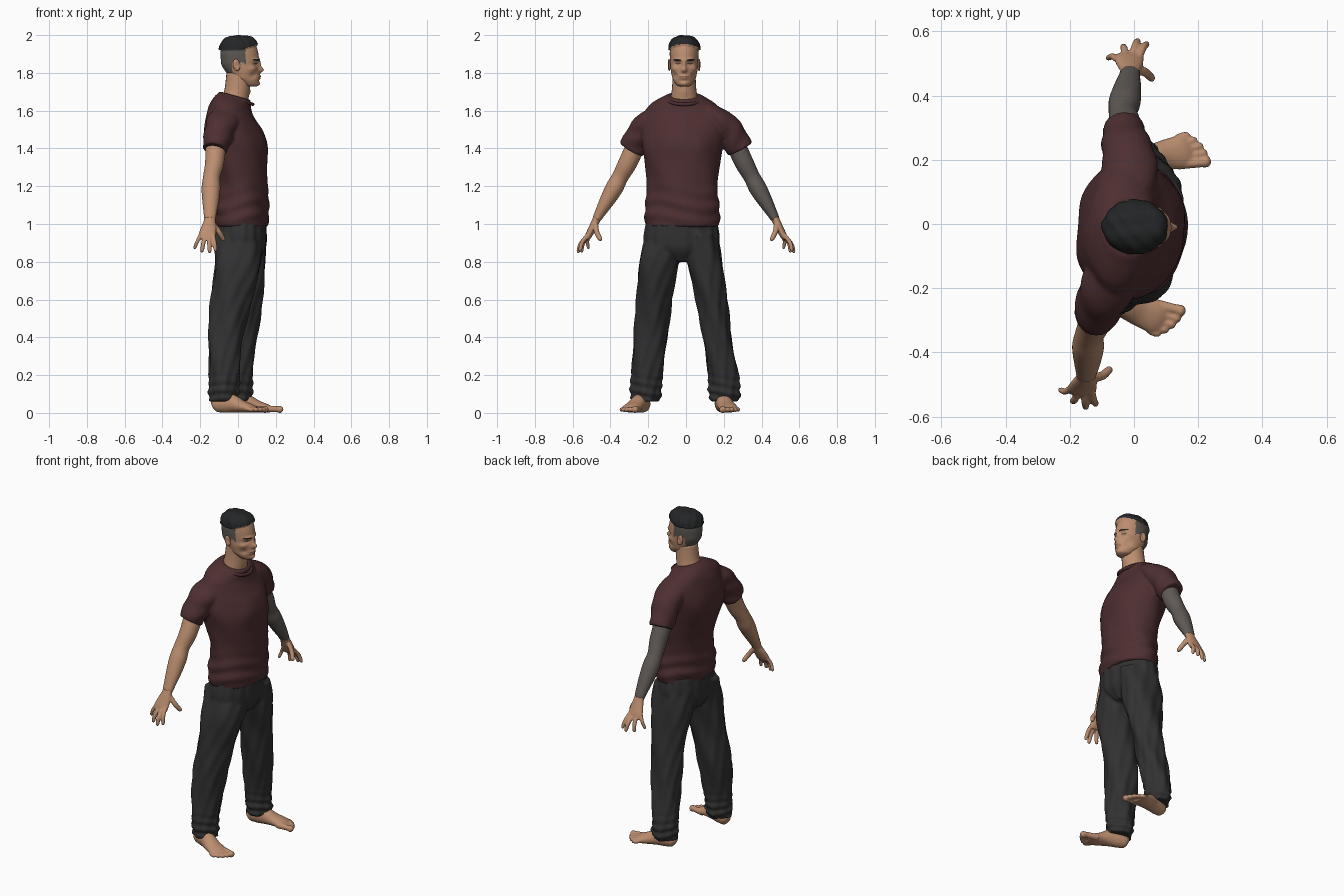
import bpy, bmesh, math
from math import sin, cos, pi, exp
from mathutils import Vector, Matrix

if "Cube" in bpy.data.objects:
    bpy.data.objects.remove(bpy.data.objects["Cube"], do_unlink=True)


def material(name, r, g, b):
    m = bpy.data.materials.new(name)
    m.use_nodes = True
    m.diffuse_color = (r, g, b, 1)
    bsdf = m.node_tree.nodes["Principled BSDF"]
    bsdf.inputs["Base Color"].default_value = (r, g, b, 1)
    bsdf.inputs["Roughness"].default_value = 0.8
    return m


SKIN = material("skin", .50, .27, .16)
SHIRT = material("dark red cloth", .075, .028, .030)
PANTS = material("charcoal cloth", .031, .031, .032)
HAIR = material("black hair", .018, .019, .020)
FADE = material("short grey hair", .11, .098, .088)
SLEEVE = material("grey arm sleeve", .12, .102, .093)
LIPS = material("lip", .36, .17, .11)
EYES = material("eye", .10, .07, .055)


def spline(keys, steps):
    """Smoothly resample a list of equal-length tuples."""
    out = []
    for i in range(len(keys) - 1):
        a, b, c, d = (keys[max(0, min(len(keys) - 1, i + k))] for k in (-1, 0, 1, 2))
        for s in range(steps):
            t = s / steps
            out.append([q + .5 * t * (r - p + t * (2*p - 5*q + 4*r - s4 + t * (3*(q - r) + s4 - p)))
                        for p, q, r, s4 in zip(a, b, c, d)])
    return out + [list(keys[-1])]


def loft(bm, keys, n=24, steps=5, ref=(1, 0, 0), flat=False, yaw=0, fold=None):
    """Elliptical tube through keys of x, y, z, radius along ref, radius across."""
    pts = spline(keys, steps)
    rings, verts = [], []
    for i, p in enumerate(pts):
        c = Vector(p[:3])
        t = Vector(pts[min(i + 1, len(pts) - 1)][:3]) - Vector(pts[max(i - 1, 0)][:3])
        t = Vector((0, 0, 1)) if flat else t.normalized()
        u = Matrix.Rotation(-yaw, 3, 'Z') @ Vector(ref)
        u = (u - t * u.dot(t)).normalized()
        v = t.cross(u)
        ru, rv = max(p[3], .002), max(p[4], .002)
        ring = []
        for k in range(n):
            a = 2 * pi * k / n
            w = fold(c.z, a) if fold else 0
            ring.append(bm.verts.new(c + u * (ru + w) * cos(a) + v * (rv + w) * sin(a)))
        rings.append(ring)
        verts += ring
    for r0, r1 in zip(rings, rings[1:]):
        for k in range(n):
            bm.faces.new((r0[k], r0[(k + 1) % n], r1[(k + 1) % n], r1[k]))
    bm.faces.new(rings[0][::-1])
    bm.faces.new(rings[-1])
    return verts


def ball(bm, centre, radii, rot=0):
    m = Matrix.Translation(centre) @ Matrix.Rotation(rot, 4, 'Y') @ Matrix.Diagonal((*radii, 1))
    bmesh.ops.create_uvsphere(bm, u_segments=20, v_segments=12, radius=1, matrix=m)


def push(verts, at, size, move):
    """Soft sculpt brush."""
    at, move = Vector(at), Vector(move)
    for v in verts:
        v.co += move * exp(-sum(((p - q) / s) ** 2 for p, q, s in zip(v.co, at, size)))


def finish(bm, name, *mats, voxel=0, smooth=2):
    bmesh.ops.recalc_face_normals(bm, faces=bm.faces)
    for f in bm.faces:
        f.smooth = True
    me = bpy.data.meshes.new(name)
    bm.to_mesh(me)
    bm.free()
    ob = bpy.data.objects.new(name, me)
    bpy.context.collection.objects.link(ob)
    for m in mats:
        me.materials.append(m)
    if voxel:
        r = ob.modifiers.new("blend", 'REMESH')
        r.mode, r.voxel_size, r.use_smooth_shade = 'VOXEL', voxel, True
        s = ob.modifiers.new("soften", 'SMOOTH')
        s.factor, s.iterations = .5, smooth
    return ob


def arm_point(side, x, y, z):
    """Right arm coordinates, mirrored and moved forward for the left arm."""
    return (x + (.09 + .25 * (y - .285) if side > 0 else 0), side * y, z)


def arm_keys(side, keys):
    return [(*arm_point(side, *k[:3]), *k[3:]) for k in keys]


# Shirt: torso and two sleeves blended together
def shirt_fold(z, a):
    low = exp(-((z - 1.08) / .09) ** 2)
    return .005 * low * sin(75 * z + 2 * sin(2 * a)) + .003 * sin(5 * a + 18 * z) * (z < 1.6)


bm = bmesh.new()
torso = loft(bm, [(.02, -.022, .985, .138, .193), (.02, -.022, 1.05, .142, .2),
                  (.02, -.018, 1.2, .138, .188), (.005, -.02, 1.32, .150, .2),
                  (-.01, -.02, 1.42, .158, .215), (-.025, -.015, 1.5, .15, .218),
                  (-.035, -.012, 1.57, .125, .21), (-.035, -.012, 1.62, .105, .18),
                  (-.02, -.01, 1.66, .088, .118), (-.015, -.01, 1.675, .08, .092)],
             n=72, steps=9, flat=True, yaw=.1, fold=shirt_fold)
for v in torso:
    v.co.z -= .28 * v.co.x * max(0, min(1, (v.co.z - 1.5) / .15))
for s in (-1, 1):
    push(torso, (.13, s * .09 - .01, 1.42), (.08, .07, .07), (.012, 0, 0))
    push(torso, (-.16, s * .1 - .01, 1.45), (.08, .07, .1), (-.01, 0, 0))
push(torso, (-.13, -.02, 1.2), (.08, .06, .15), (.012, 0, 0))
for s in (-1, 1):
    loft(bm, arm_keys(s, [(-.055, .1, 1.585, .075, .06), (-.08, .19, 1.54, .085, .068),
                          (-.105, .245, 1.47, .076, .074), (-.123, .288, 1.395, .066, .07)]),
         n=40, steps=8, fold=lambda z, a: .003 * sin(70 * z + 3 * sin(a)))
finish(bm, "shirt", SHIRT, voxel=.008)

bpy.ops.mesh.primitive_torus_add(location=(-.005, -.01, 1.662), rotation=(0, .33, 0), major_segments=48,
                                 minor_segments=10, major_radius=.088, minor_radius=.009)
collar = bpy.context.object
collar.name = "shirt_collar"
collar.data.materials.append(SHIRT)
bpy.ops.object.shade_smooth()


# Trousers: hips and two loose legs with gathered cuffs
def leg_fold(z, a):
    cuff = exp(-((z - .1) / .09) ** 2)
    return .006 * cuff * sin(130 * z + 2 * sin(a)) + .005 * sin(4 * a + 14 * z) + .003 * sin(9 * a - 25 * z)


bm = bmesh.new()
loft(bm, [(.01, -.02, .8, .09, .06), (.013, -.024, .86, .128, .17), (.015, -.024, .92, .135, .2),
          (.018, -.022, 1.02, .132, .186)], n=64, steps=8, flat=True,
     fold=lambda z, a: .003 * sin(16 * a))
legs = {-1: [(0, -.11, .95, .125, .095), (0, -.142, .8, .125, .108), (-.035, -.168, .6, .108, .092),
             (-.065, -.187, .4, .093, .091), (-.073, -.208, .2, .08, .082), (-.075, -.212, .1, .076, .078),
             (-.075, -.212, .06, .068, .068)],
        1: [(.025, .07, .95, .125, .095), (.026, .098, .8, .123, .096), (.028, .135, .6, .1, .081),
            (.018, .165, .4, .086, .077), (0, .197, .2, .075, .08), (0, .205, .1, .074, .079),
            (0, .205, .06, .066, .068)]}
for keys in legs.values():
    loft(bm, keys, n=48, steps=10, flat=True, fold=leg_fold)
finish(bm, "trousers", PANTS, voxel=.008)

# Arms and hands
for s, label, cloth in ((-1, "right", SKIN), (1, "left", SLEEVE)):
    bm = bmesh.new()
    loft(bm, arm_keys(s, [(-.09, .2, 1.53, .06, .06), (-.115, .262, 1.42, .055, .052),
                          (-.125, .31, 1.32, .05, .05), (-.14, .348, 1.25, .045, .044),
                          (-.143, .38, 1.19, .05, .047), (-.145, .42, 1.12, .044, .039),
                          (-.148, .46, 1.05, .034, .027), (-.15, .472, 1.025, .032, .024)]), n=32, steps=7)
    finish(bm, label + "_arm", cloth, voxel=.007)
    bm = bmesh.new()
    loft(bm, arm_keys(s, [(-.149, .462, 1.045, .031, .023), (-.15, .478, 1.015, .031, .021),
                          (-.155, .495, .98, .04, .02), (-.163, .515, .94, .046, .018),
                          (-.165, .525, .92, .042, .013)]))
    # thumb, then index to little finger: base and tip
    digits = [((-.128, .478, .995), (-.072, .452, .912), .014), ((-.133, .517, .945), (-.118, .565, .856), .0115),
              ((-.153, .522, .935), (-.15, .575, .848), .012), ((-.176, .52, .935), (-.192, .556, .85), .0115),
              ((-.196, .51, .945), (-.232, .518, .868), .010)]
    for base, tip, r in digits:
        a, b = (Vector(arm_point(s, *p)) for p in (base, tip))
        bend = Vector((0, s * .008, .004))
        loft(bm, [(*a, r, r), (*(a.lerp(b, .5) + bend), r, r), (*a.lerp(b, .9), r * .85, r * .85),
                  (*b, r * .35, r * .35)], n=14)
    finish(bm, label + "_hand", SKIN, voxel=.0045)

# Bare feet with five toes
for s, label, heel, angle in ((-1, "right", (-.1, -.225), -.297), (1, "left", (-.025, .188), .14)):
    d = Vector((cos(angle), sin(angle), 0))
    o = Vector((-d.y, d.x, 0)) * s
    origin = Vector((*heel, 0))

    def foot(along, out, z):
        return tuple(origin + d * along + o * out + Vector((0, 0, z)))
    bm = bmesh.new()
    loft(bm, [(*foot(a, w, z), h, r) for a, w, z, h, r in
              ((-.035, 0, .036, .022, .018), (-.02, 0, .042, .04, .032), (.02, 0, .052, .051, .039),
               (.07, .003, .05, .049, .042), (.13, .01, .034, .033, .048),
               (.18, .012, .024, .023, .053), (.205, .014, .018, .015, .045))], ref=(0, 0, 1))
    loft(bm, [(*foot(.02, 0, .04), .038, .034), (*foot(.022, 0, .16), .04, .04)])
    for i, (length, out, r) in enumerate(((.262, -.028, .019), (.256, -.002, .014), (.246, .021, .0135),
                                          (.23, .042, .013), (.21, .06, .012))):
        loft(bm, [(*foot(.16, out * .8, .022), r, r), (*foot(length - .035, out, .02), r * .85, r * .85),
                  (*foot(length - .012, out, .017), r, r), (*foot(length, out, .014), r * .4, r * .5)],
             n=14, ref=(0, 0, 1))
    finish(bm, label + "_foot", SKIN, voxel=.005)

# Neck
bm = bmesh.new()
neck = loft(bm, [(-.03, -.01, 1.58, .07, .08), (-.015, -.01, 1.66, .07, .072),
                 (-.004, -.01, 1.72, .066, .064), (.005, -.01, 1.8, .066, .06)], flat=True)
push(neck, (.06, -.01, 1.7), (.03, .012, .015), (.006, 0, 0))
finish(bm, "neck", SKIN)

# Head: lofted skull and jaw, features sculpted with the brush
bm = bmesh.new()
head = loft(bm, [(.068, 0, 1.727, .022, .018), (.06, 0, 1.737, .046, .040), (.044, 0, 1.768, .068, .058),
                 (.026, 0, 1.80, .086, .068), (.012, 0, 1.84, .098, .073), (.01, 0, 1.87, .101, .075),
                 (.007, 0, 1.91, .099, .076), (.004, 0, 1.95, .088, .071), (0, 0, 1.975, .066, .054),
                 (0, 0, 1.986, .03, .025), (0, 0, 1.988, .004, .004)], n=120, steps=10, flat=True)
for at, size, move in (((.115, 0, 1.815), (.04, .014, .014), (.024, 0, 0)),    # nose tip
                       ((.115, 0, 1.843), (.04, .010, .022), (.012, 0, 0)),    # bridge
                       ((.11, 0, 1.778), (.04, .026, .012), (.010, 0, 0)),     # mouth
                       ((.11, 0, 1.776), (.04, .026, .003), (-.006, 0, 0)),
                       ((.10, 0, 1.742), (.04, .024, .015), (.009, 0, 0)),     # chin
                       ((.11, 0, 1.757), (.04, .02, .006), (-.004, 0, 0))):
    push(head, at, size, move)
for s in (-1, 1):
    push(head, (.1, s * .033, 1.848), (.03, .018, .011), (-.012, 0, 0))        # eye sockets
    push(head, (.098, s * .033, 1.848), (.03, .011, .006), (.005, 0, 0))       # eyelids
    push(head, (.1, s * .033, 1.87), (.04, .026, .009), (.008, 0, 0))          # brow ridge
    push(head, (.08, s * .055, 1.823), (.04, .015, .014), (.005, s * .005, 0))  # cheekbones
    push(head, (.08, s * .05, 1.785), (.04, .015, .016), (-.004, -s * .006, 0))  # hollow cheeks
    push(head, (.01, s * .06, 1.765), (.04, .02, .02), (0, s * .005, 0))       # jaw corners
bm.normal_update()
for f in bm.faces:
    c = f.calc_center_median()
    y = abs(c.y)
    if c.z > 1.922 + .28 * max(0, c.x - .01):
        f.material_index = 1
    elif c.z > 1.935 - 1.3 * max(0, c.x - .03) - .08 and c.x < .04 or c.x < -.03 and c.z > 1.79:
        f.material_index = 2
    elif c.x > .05 and .014 < y < .055 and abs(c.z - 1.868 - .1 * (y - .03)) < .0045:
        f.material_index = 1
    elif c.x > .05 and ((y - .033) / .014) ** 2 + ((c.z - 1.849) / .0045) ** 2 < 1:
        f.material_index = 3
    elif c.x > .08 and y < .026 and abs(c.z - 1.776) < .008:
        f.material_index = 4
top = {v for f in bm.faces if f.material_index == 1 and f.calc_center_median().z > 1.9 for v in f.verts}
for v in top:
    v.co += v.normal * (.010 + .003 * sin(110 * v.co.y + 60 * v.co.x) * sin(70 * v.co.x + 40 * v.co.z))
push(top, (.07, 0, 1.97), (.04, .06, .03), (.008, 0, .007))
for v in head:
    v.co.y -= .01
finish(bm, "head", SKIN, HAIR, FADE, EYES, LIPS)

# Ears
for s, label in ((-1, "right"), (1, "left")):
    bm = bmesh.new()
    ball(bm, (-.008, s * .079 - .01, 1.842), (.019, .009, .032), -.2)
    push(bm.verts, (-.003, s * .088 - .01, 1.843), (.009, .01, .015), (0, -s * .008, 0))
    finish(bm, label + "_ear", SKIN)
